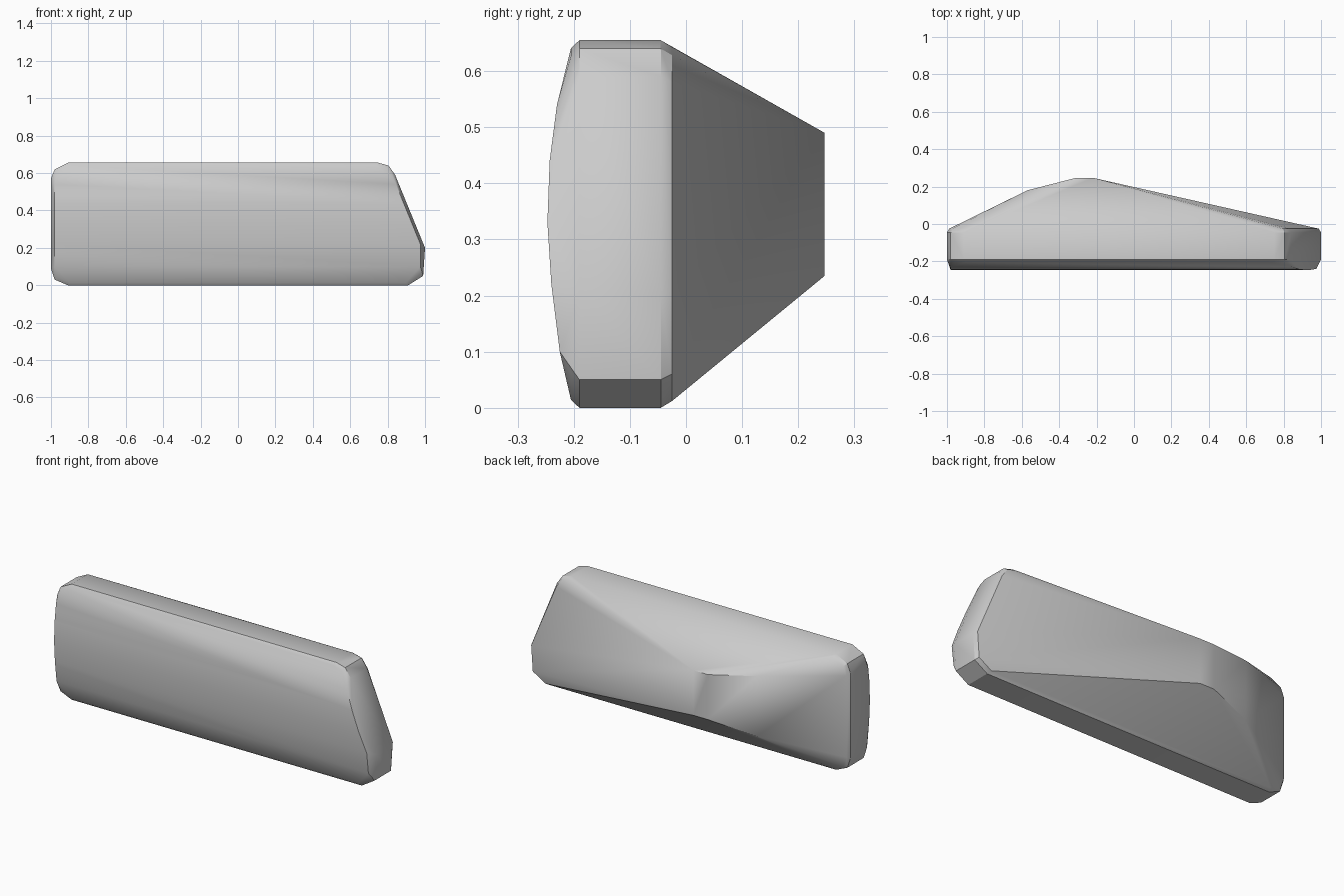
import bpy, bmesh, math

cube = bpy.data.objects.get("Cube")
if cube:
    bpy.data.objects.remove(cube, do_unlink=True)

grey = bpy.data.materials.new("light grey")
grey.use_nodes = True
colour = (0.6, 0.6, 0.6, 1)
grey.diffuse_color = colour
grey.node_tree.nodes["Principled BSDF"].inputs["Base Color"].default_value = colour

# Clipped outline of the slab, with a slanted end
outline = [(-0.91, 0), (-0.98, 0.03), (-1, 0.09), (-1, 0.57), (-0.98, 0.62),
           (-0.91, 0.655), (0.75, 0.655), (0.805, 0.64), (0.84, 0.59),
           (1, 0.2), (0.99, 0.05), (0.91, 0)]


def ring(y, inset):
    """Outline at depth y, pulled in evenly on each side."""
    sx, sz = 1 - inset, 1 - inset / 0.33
    return [(x * sx, y, 0.3275 + (z - 0.3275) * sz) for x, z in outline]


points = ring(-0.19, 0) + ring(-0.045, 0) + ring(-0.205, 0.014) + ring(-0.025, 0.012)

# Gently bowed front face: depth, height, right limit
for y, z, right in [(-0.225, 0.1, 0.975), (-0.24, 0.22, 0.975), (-0.247, 0.33, 0.93),
                    (-0.243, 0.44, 0.885), (-0.23, 0.54, 0.845)]:
    points += [(-0.98, y, z), (right, y, z)]

# Raised ridge at the back, with a softer shoulder beside it
for x, y, low, high in [(-0.22, 0.247, 0.235, 0.49), (-0.31, 0.247, 0.235, 0.49),
                        (-0.57, 0.18, 0.185, 0.525)]:
    points += [(x, y, low), (x, y, high)]

# Wrap the sections in one faceted shell
bm = bmesh.new()
for p in points:
    bm.verts.new(p)
hull = bmesh.ops.convex_hull(bm, input=bm.verts)
spare = {v for v in hull["geom_interior"] + hull["geom_unused"]
         if isinstance(v, bmesh.types.BMVert) and v.is_valid}
bmesh.ops.delete(bm, geom=list(spare), context="VERTS")
bmesh.ops.dissolve_limit(bm, angle_limit=math.radians(1), verts=bm.verts, edges=bm.edges)
bmesh.ops.recalc_face_normals(bm, faces=bm.faces)

mesh = bpy.data.meshes.new("wedge_block")
bm.to_mesh(mesh)
bm.free()
mesh.materials.append(grey)
block = bpy.data.objects.new("wedge_block", mesh)
bpy.context.collection.objects.link(block)
bpy.ops.object.select_all(action="DESELECT")
block.select_set(True)
bpy.context.view_layer.objects.active = block
bpy.ops.object.shade_smooth_by_angle(angle=math.radians(30))
